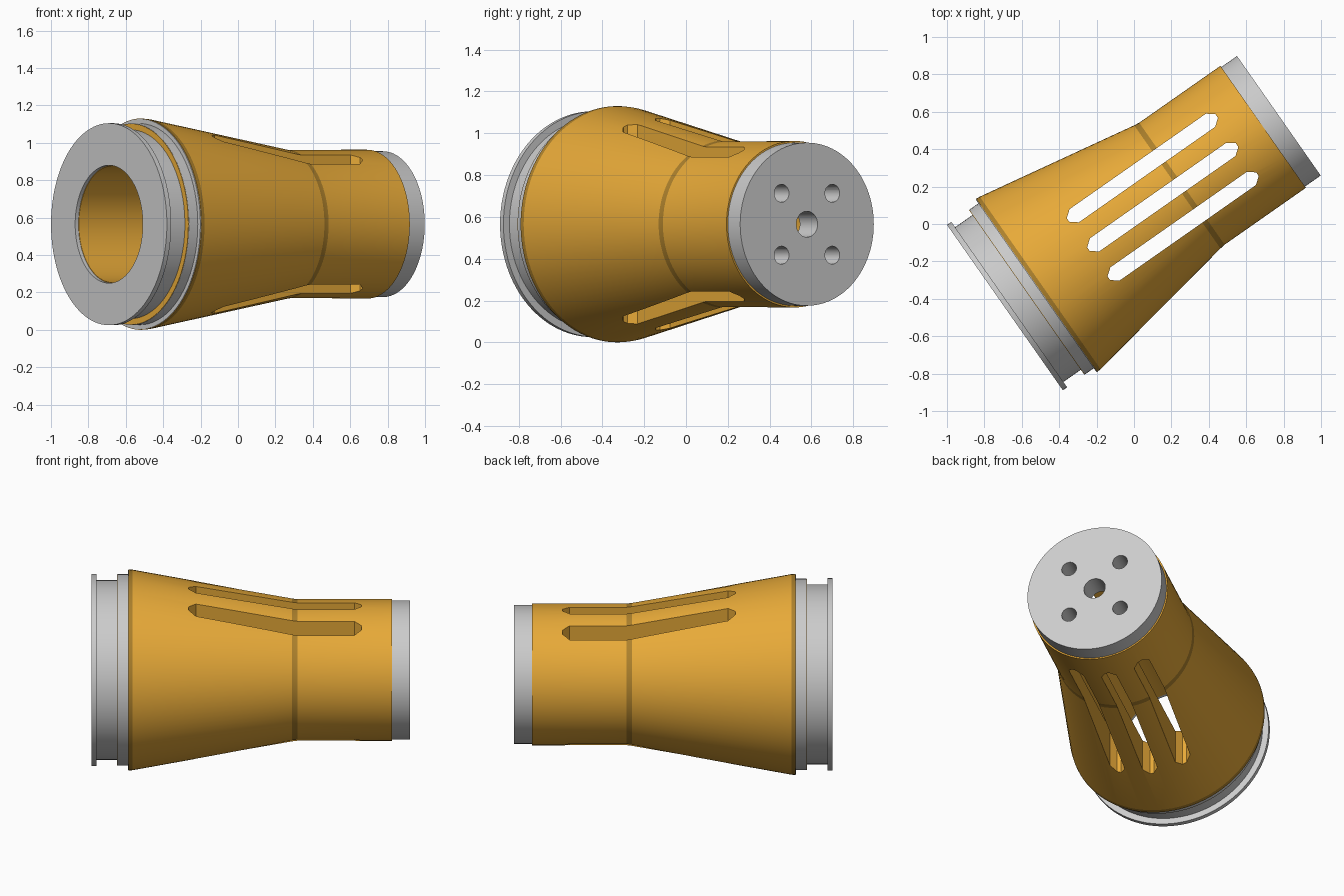
import bpy, bmesh, math
from mathutils import Matrix

if "Cube" in bpy.data.objects:
    bpy.data.objects.remove(bpy.data.objects["Cube"])

SEG = 96
# local x is the barrel axis, starting at the flanged end
PLACE = Matrix.Translation((-0.69, -0.447, 0.565)) @ Matrix.Rotation(math.radians(35), 4, 'Z')


def material(name, color):
    m = bpy.data.materials.new(name)
    m.diffuse_color = color
    m.use_nodes = True
    m.node_tree.nodes["Principled BSDF"].inputs["Base Color"].default_value = m.diffuse_color
    return m


ORANGE = material("orange", (0.80, 0.40, 0.04, 1))
DARK = material("dark_orange", (0.42, 0.22, 0.025, 1))


def finish(name, bm, mats):
    bmesh.ops.recalc_face_normals(bm, faces=bm.faces)
    bm.transform(PLACE)
    me = bpy.data.meshes.new(name)
    bm.to_mesh(me)
    bm.free()
    for m in mats:
        me.materials.append(m)
    ob = bpy.data.objects.new(name, me)
    bpy.context.collection.objects.link(ob)
    return ob


def lathe(name, profile, mats=(), dark=()):
    """Closed (x, radius) profile spun around the axis; 'dark' segments use slot 1."""
    bm = bmesh.new()
    rings = []
    for i in range(SEG):
        a = 2 * math.pi * i / SEG
        rings.append([bm.verts.new((s, r * math.cos(a), r * math.sin(a))) for s, r in profile])
    n = len(profile)
    for i in range(SEG):
        p, q = rings[i], rings[(i + 1) % SEG]
        for j in range(n):
            k = (j + 1) % n
            f = bm.faces.new((p[j], p[k], q[k], q[j]))
            f.material_index = 1 if j in dark else 0
    return finish(name, bm, mats)


def prism(name, outline, vec, mats=()):
    bm = bmesh.new()
    f = bm.faces.new([bm.verts.new(p) for p in outline])
    ext = bmesh.ops.extrude_face_region(bm, geom=[f])
    bmesh.ops.translate(bm, vec=vec, verts=[v for v in ext["geom"] if isinstance(v, bmesh.types.BMVert)])
    return finish(name, bm, mats)


def cut(ob, cutters):
    bpy.context.view_layer.objects.active = ob
    for c in cutters:
        mod = ob.modifiers.new("cut", 'BOOLEAN')
        mod.operation, mod.solver, mod.object = 'DIFFERENCE', 'EXACT', c
        bpy.ops.object.modifier_apply(modifier=mod.name)
        bpy.data.objects.remove(c)


# grey flange, neck and shoulder
collar = lathe("front_collar", [
    (0, 0.315), (0, 0.54), (0.028, 0.54), (0.028, 0.505), (0.145, 0.505), (0.145, 0.538),
    (0.203, 0.538), (0.203, 0.562), (0.21, 0.562), (0.21, 0.315)])

# orange face on the shoulder, orange bore lining
seal = lathe("seal_ring", [(0.142, 0.504), (0.142, 0.537), (0.148, 0.537), (0.148, 0.504)], [ORANGE])
liner = lathe("bore_liner", [(0.022, 0.312), (0.022, 0.318), (0.21, 0.318), (0.21, 0.312)], [ORANGE])

# tapered body with straight bore
body = lathe("tapered_body", [
    (0.207, 0.312), (0.207, 0.565), (0.23, 0.563), (1.125, 0.402), (1.155, 0.398),
    (1.685, 0.398), (1.685, 0.312)], [ORANGE, DARK], dark=(1, 3))

# three pointed slots passing through top and bottom
slots = []
for t in (-0.19, 0, 0.19):
    half = [(0.585, 0.043), (0.545, 0.012)]
    end = [(1.475, 0.043), (1.515, 0.012)]
    side = half[::-1] + end
    pts = [(s, t + w, -0.8) for s, w in side] + [(s, t - w, -0.8) for s, w in side[::-1]]
    slots.append(prism("slot_cutter", pts, (0, 0, 1.6), [ORANGE]))
cut(body, slots)

# grey end cap with centre hole and four bolt holes
cap = lathe("end_cap", [(1.64, 0.062), (1.64, 0.313), (1.68, 0.313), (1.68, 0.39), (1.788, 0.39), (1.788, 0.062)])
holes = []
for y in (-0.148, 0.148):
    for z in (-0.148, 0.148):
        circle = [(1.5, y + 0.043 * math.cos(i * math.pi / 16), z + 0.043 * math.sin(i * math.pi / 16))
                  for i in range(32)]
        holes.append(prism("hole_cutter", circle, (0.5, 0, 0)))
cut(cap, holes)

# smooth shading with crisp edges
for ob in (collar, seal, liner, body, cap):
    ob.select_set(True)
bpy.context.view_layer.objects.active = body
bpy.ops.object.shade_smooth_by_angle(angle=math.radians(20))
